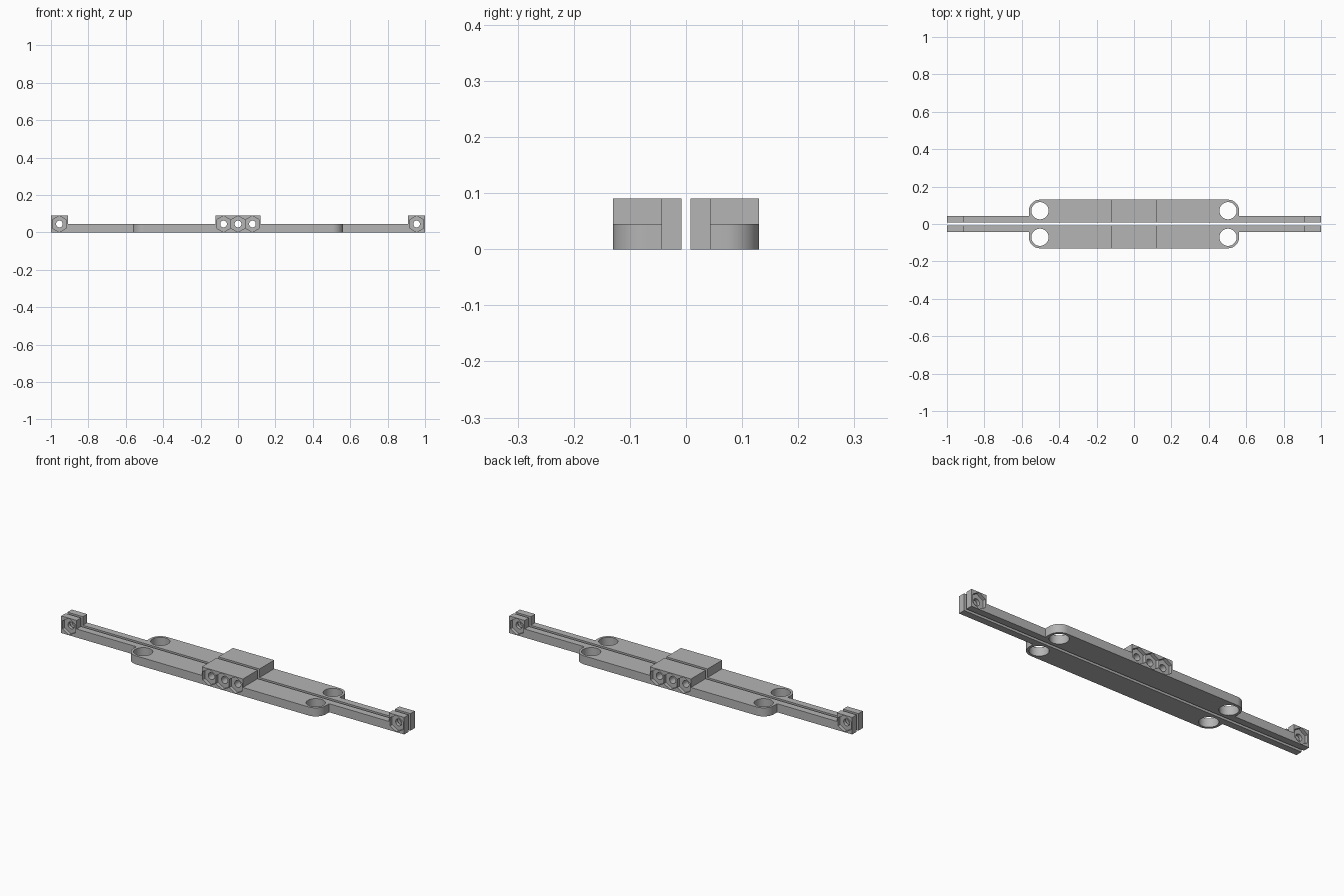
import bpy, bmesh, math
from mathutils import Matrix, Vector

cube = bpy.data.objects.get("Cube")
if cube:
    bpy.data.objects.remove(cube, do_unlink=True)

grey = bpy.data.materials.new("plain grey")
grey.use_nodes = True
colour = (0.46, 0.46, 0.46, 1)
grey.diffuse_color = colour
grey.node_tree.nodes["Principled BSDF"].inputs["Base Color"].default_value = colour

INNER, ARM, OUTER = 0.008, 0.044, 0.13     # y of the inner edge, arm side, plate side
THICK, TALL, MID = 0.045, 0.09, 0.045      # plate height, block height, bore height
HOLE_X, HOLE_Y, ROUND = 0.503, 0.071, 0.059
END_X, PITCH, NUT = 0.955, 0.077, 0.0435


def prism(name, points, direction):
    """Extrude a closed outline of 3D points along a direction."""
    bm = bmesh.new()
    face = bm.faces.new([bm.verts.new(p) for p in points])
    new = bmesh.ops.extrude_face_region(bm, geom=[face])["geom"]
    bmesh.ops.translate(bm, vec=Vector(direction),
                        verts=[v for v in new if isinstance(v, bmesh.types.BMVert)])
    bmesh.ops.recalc_face_normals(bm, faces=bm.faces)
    mesh = bpy.data.meshes.new(name)
    bm.to_mesh(mesh)
    bm.free()
    mesh.materials.append(grey)
    obj = bpy.data.objects.new(name, mesh)
    bpy.context.collection.objects.link(obj)
    return obj


def box(name, x0, x1, y0, y1, z0, z1):
    return prism(name, [(x0, y0, z0), (x1, y0, z0), (x1, y1, z0), (x0, y1, z0)],
                 (0, 0, z1 - z0))


def bore_y(name, x, radius, sides, y0, y1):
    """Cutter along y, with a corner pointing up."""
    turn = math.tau / sides
    pts = [(x + radius * math.sin(i * turn), y0, MID + radius * math.cos(i * turn))
           for i in range(sides)]
    return prism(name, pts, (0, y1 - y0, 0))


def combine(target, tools, operation):
    """Apply a boolean for each tool, then discard the tools."""
    for tool in tools:
        mod = target.modifiers.new("join", "BOOLEAN")
        mod.operation, mod.solver, mod.object = operation, "EXACT", tool
    graph = bpy.context.evaluated_depsgraph_get()
    mesh = bpy.data.meshes.new_from_object(target.evaluated_get(graph))
    target.modifiers.clear()
    target.data = mesh
    for tool in tools:
        bpy.data.objects.remove(tool, do_unlink=True)


# Flat strip: rounded plate in the middle, slim arms at both ends
right_edge = [(1, INNER), (1, ARM), (HOLE_X + ROUND, ARM)]
for i in range(17):
    a = math.pi / 2 * i / 16
    right_edge.append((HOLE_X + ROUND * math.cos(a), OUTER - ROUND + ROUND * math.sin(a)))
outline = right_edge + [(-x, y) for x, y in reversed(right_edge)]
half = prism("back_rail", [(x, y, 0) for x, y in outline], (0, 0, THICK))

# Raised blocks
combine(half, [box("centre_block", -0.12, 0.12, INNER, OUTER, 0.02, TALL),
               box("left_end_block", 0.91, 1, INNER, ARM, 0.02, TALL),
               box("right_end_block", -1, -0.91, INNER, ARM, 0.02, TALL)], "UNION")

# Large vertical holes, screw bores and hexagonal nut pockets
cutters = []
for side in (-1, 1):
    ring = [(side * HOLE_X + 0.046 * math.cos(math.tau * i / 48),
             HOLE_Y + 0.046 * math.sin(math.tau * i / 48), -0.1) for i in range(48)]
    cutters.append(prism("plate_hole", ring, (0, 0, 0.3)))
for x, face in ((-END_X, ARM), (END_X, ARM), (-PITCH, OUTER), (0, OUTER), (PITCH, OUTER)):
    cutters.append(bore_y("screw_bore", x, 0.018, 24, -0.1, 0.3))
    cutters.append(bore_y("nut_pocket", x, NUT, 6, face - 0.018, face + 0.05))
combine(half, cutters, "DIFFERENCE")

# Front rail is the mirror image of the back rail
front = bpy.data.objects.new("front_rail", half.data.copy())
bpy.context.collection.objects.link(front)
front.data.transform(Matrix.Scale(-1, 4, (0, 1, 0)))
front.data.flip_normals()

for obj in (half, front):
    bpy.ops.object.select_all(action="DESELECT")
    obj.select_set(True)
    bpy.context.view_layer.objects.active = obj
    bpy.ops.object.shade_smooth_by_angle(angle=math.radians(30))
